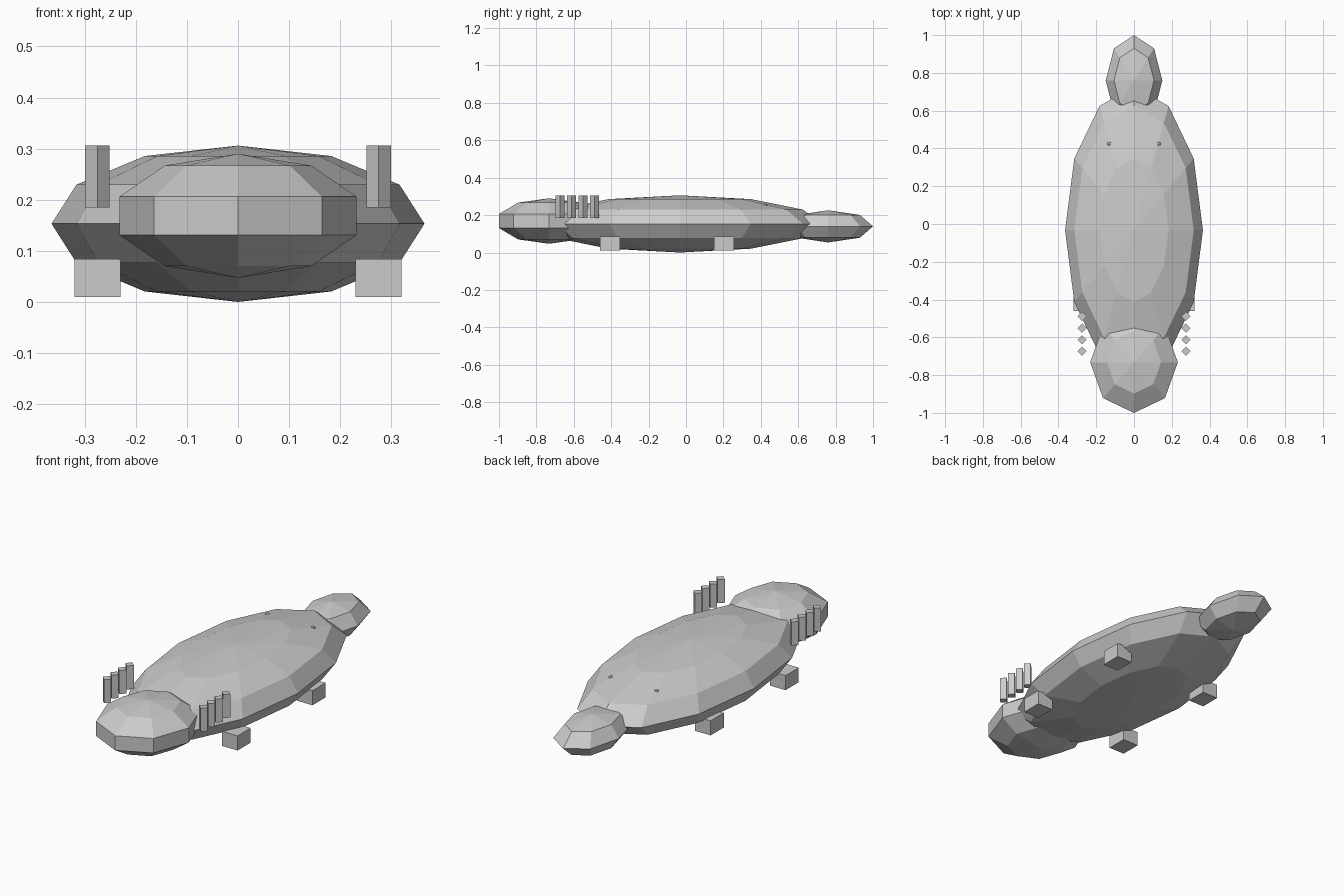
import bpy
from math import pi

if "Cube" in bpy.data.objects:
    bpy.data.objects.remove(bpy.data.objects["Cube"])


def ellipsoid(name, segments, rings, center, radii):
    bpy.ops.mesh.primitive_uv_sphere_add(segments=segments, ring_count=rings, radius=1, location=center)
    ob = bpy.context.object
    ob.name = name
    ob.scale = radii
    return ob


def box(name, center, size):
    bpy.ops.mesh.primitive_cube_add(size=1, location=center)
    ob = bpy.context.object
    ob.name = name
    ob.scale = size
    return ob


# Body, head and tail: faceted flattened spheres
ellipsoid("body", 12, 6, (0, -0.033, 0.153), (0.365, 0.76, 0.153))
ellipsoid("head", 8, 5, (0, -0.732, 0.1685), (0.244, 0.282, 0.1215))
ellipsoid("tail", 8, 4, (0, 0.76, 0.14), (0.15, 0.24, 0.086))

for side, label in ((-1, "left"), (1, "right")):
    # Block feet
    for y, end in ((-0.407, "front"), (0.203, "back")):
        box(f"{end}_{label}_foot", (side * 0.275, y, 0.047), (0.09, 0.107, 0.075))

    # Row of upright four-sided gill stalks
    for i in range(4):
        bpy.ops.mesh.primitive_cylinder_add(
            vertices=4, radius=0.024, depth=0.121,
            location=(side * 0.275, -0.674 + i * 0.0615, 0.2455))
        bpy.context.object.name = f"{label}_gill_{i + 1}"

    # Tiny bumps almost buried in the back
    ellipsoid(f"{label}_back_bump", 6, 4, (side * 0.13, 0.425, 0.25), (0.012, 0.012, 0.012))
